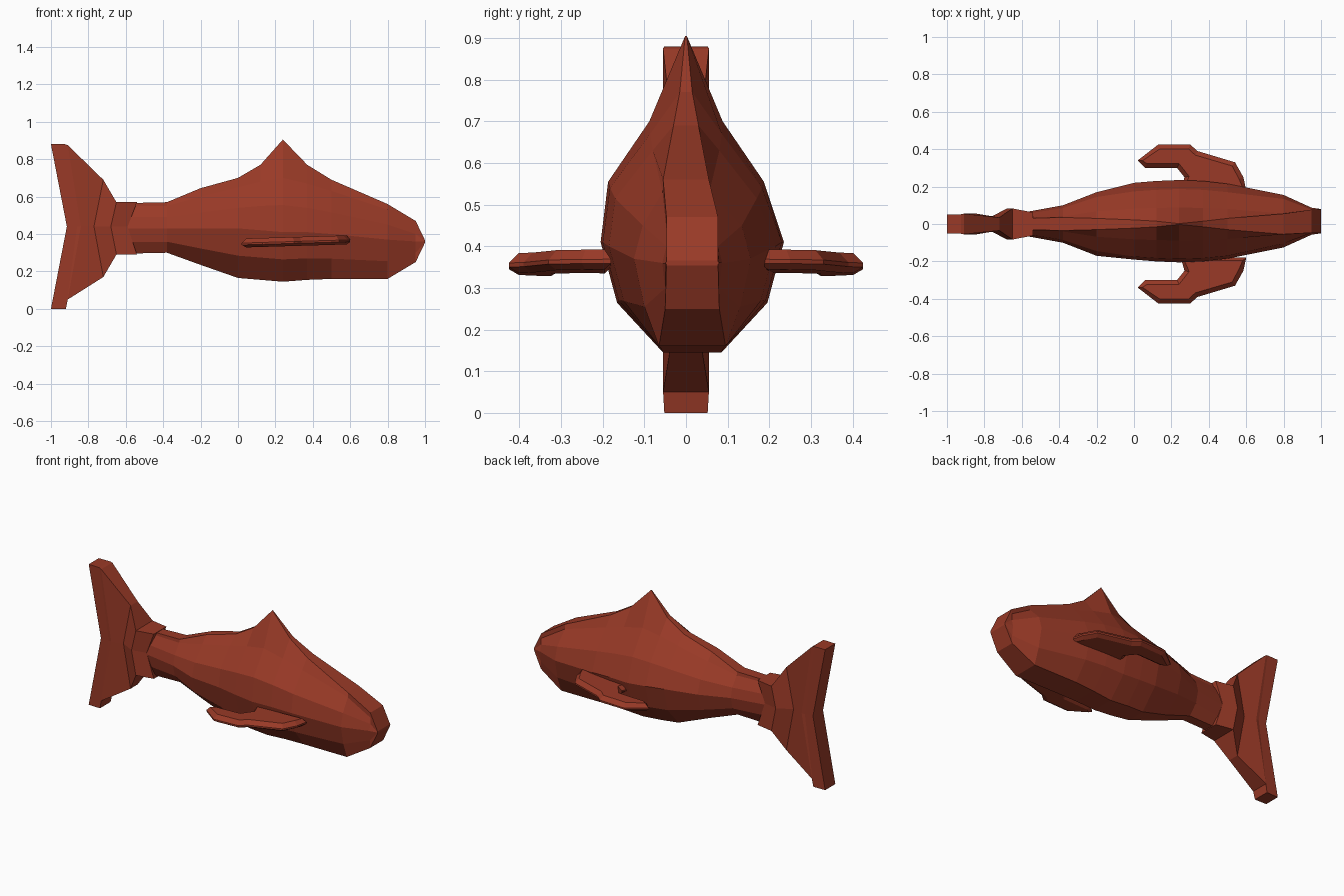
import bpy, bmesh

if "Cube" in bpy.data.objects:
    bpy.data.objects.remove(bpy.data.objects["Cube"])

red = bpy.data.materials.new("brick red")
red.diffuse_color = (0.32, 0.042, 0.02, 1)
red.use_nodes = True
red.node_tree.nodes["Principled BSDF"].inputs["Base Color"].default_value = red.diffuse_color


def finish(bm, name):
    bmesh.ops.recalc_face_normals(bm, faces=bm.faces[:])
    me = bpy.data.meshes.new(name)
    bm.to_mesh(me)
    bm.free()
    me.materials.append(red)
    ob = bpy.data.objects.new(name, me)
    bpy.context.collection.objects.link(ob)
    return ob


def loft(name, rings):
    """Skin a list of closed rings and cap both ends."""
    bm = bmesh.new()
    rows = [[bm.verts.new(p) for p in r] for r in rings]
    n = len(rows[0])
    for a, b in zip(rows, rows[1:]):
        for i in range(n):
            j = (i + 1) % n
            bm.faces.new((a[i], a[j], b[j], b[i]))
    bm.faces.new(rows[0])
    bm.faces.new(rows[-1])
    return finish(bm, name)


# body with dorsal peak: x, ridge half width, top, shoulder z, half width,
# widest z, belly half width, bottom
BODY = [
    (-0.60, .03, .565, .55, .060, .43, .03, .295),
    (-0.38, .035, .57, .55, .100, .43, .03, .30),
    (-0.20, .03, .645, .60, .170, .43, .04, .235),
    (0.00, .022, .70, .65, .205, .43, .06, .165),
    (0.12, .015, .77, .68, .215, .42, .07, .155),
    (0.24, .002, .905, .70, .220, .41, .07, .145),
    (0.37, .015, .77, .67, .215, .41, .075, .155),
    (0.50, .03, .69, .63, .200, .40, .08, .16),
    (0.80, .055, .56, .53, .140, .37, .08, .16),
    (0.95, .062, .47, .44, .072, .36, .065, .25),
    (1.00, .062, .366, .364, .065, .36, .062, .354),
]


def body_ring(x, t, top, s, w, zm, b, bot):
    half = [(t, top), (max(.4 * w, t), s), (max(.85 * w, t), (s + zm) / 2),
            (w, zm), (max(.82 * w, b), .45 * zm + .55 * bot), (b, bot)]
    pts = half + [(-y, z) for y, z in reversed(half)]
    # lower head and flanks sit slightly to one side
    return [(x, y + (.015 if x > -.1 and z < .5 else 0), z) for y, z in pts]


loft("body", [body_ring(*r) for r in BODY])

# tail fin: x top, x middle, x bottom, half width, top, bottom
TAIL = [
    (-.54, -.59, -.54, .062, .57, .29),
    (-.65, -.68, -.65, .083, .57, .29),
    (-.72, -.77, -.72, .035, .69, .17),
    (-.91, -.84, -.91, .055, .875, .05),
    (-.925, -.86, -.92, .052, .88, 0),
    (-1.0, -.915, -1.0, .05, .88, 0),
]
loft("tail_fin", [[(a, w, top), (m, w, .44), (b, w, bot),
                   (b, -w, bot), (m, -w, .44), (a, -w, top)]
                  for a, m, b, w, top, bot in TAIL])

# side fins: bevelled flat plates
FIN = [(.60, .18), (.585, .25), (.54, .33), (.34, .39), (.30, .425), (.13, .425),
       (.02, .34), (.06, .30), (.23, .30), (.27, .25), (.25, .18)]
for name, side in (("side_fin_left", -1), ("side_fin_right", 1)):
    bm = bmesh.new()
    lids = []
    rows = []
    for z in (.35, .36):
        row = [bm.verts.new((x, side * y, z)) for x, y in FIN]
        rows.append(row)
        lids.append(bm.faces.new(row))
    for i in range(len(FIN)):
        j = (i + 1) % len(FIN)
        bm.faces.new((rows[0][i], rows[0][j], rows[1][j], rows[1][i]))
    bmesh.ops.recalc_face_normals(bm, faces=bm.faces[:])
    for lid, dz in zip(lids, (-.014, .024)):
        bmesh.ops.inset_region(bm, faces=[lid], thickness=.025)
        for v in lid.verts:
            v.co.z += dz
    # slight upward rake towards the front
    for v in bm.verts:
        v.co.z += .03 * (v.co.x - .3)
    finish(bm, name)
